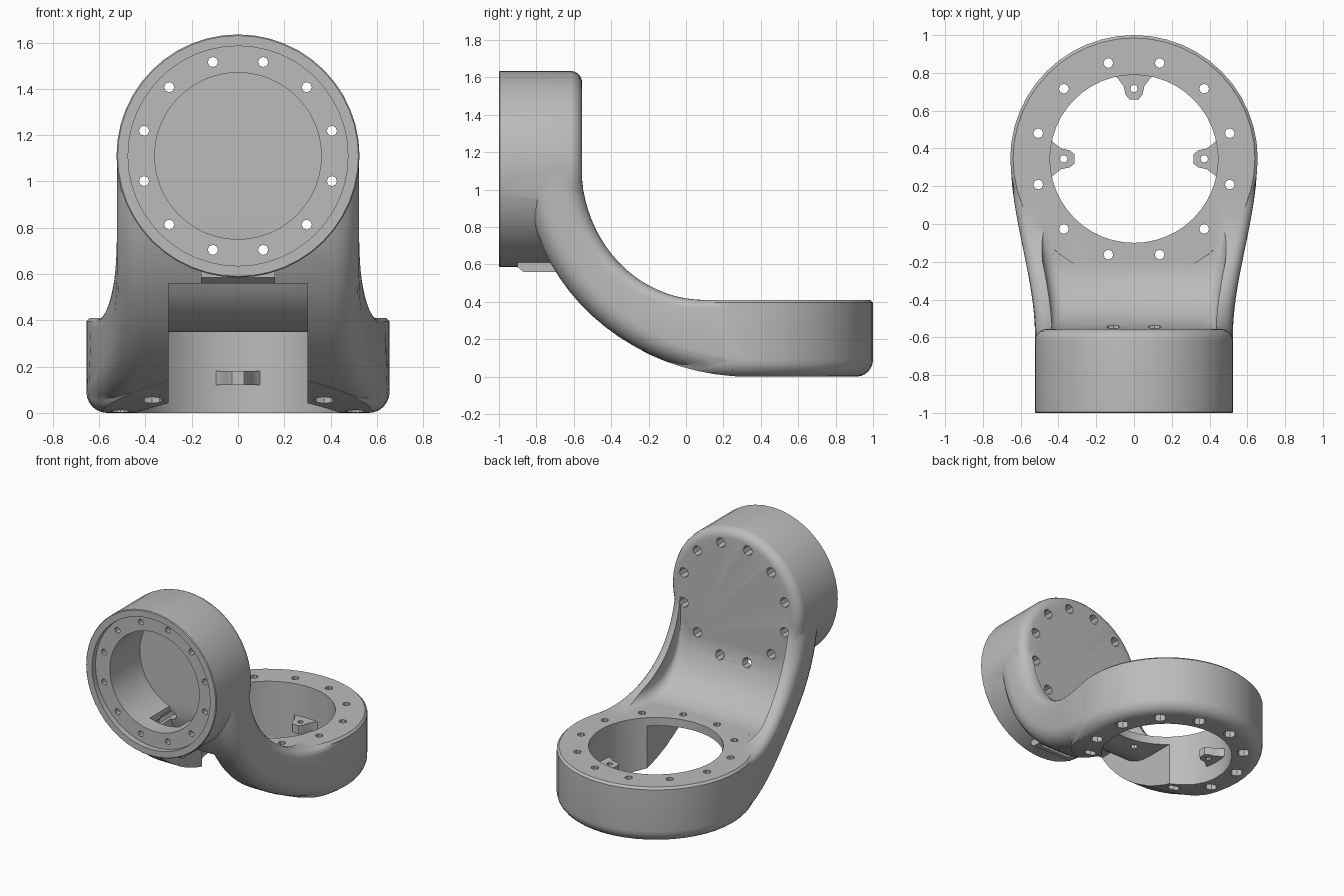
import bpy, bmesh
from math import sin, cos, pi, radians
from mathutils import Matrix, Vector

if "Cube" in bpy.data.objects:
    bpy.data.objects.remove(bpy.data.objects["Cube"])

RING_Y, CUP_Z = 0.345, 1.11

grey = bpy.data.materials.new("plain grey")
grey.use_nodes = True
grey.diffuse_color = (0.5, 0.5, 0.5, 1)
grey.node_tree.nodes["Principled BSDF"].inputs["Base Color"].default_value = grey.diffuse_color

to_y = Matrix.Translation((0, 0, CUP_Z)) @ Matrix.Rotation(-pi / 2, 4, 'X')
to_ring = Matrix.Translation((0, RING_Y, 0))


def make(name, bm):
    bmesh.ops.recalc_face_normals(bm, faces=bm.faces)
    mesh = bpy.data.meshes.new(name)
    bm.to_mesh(mesh)
    bm.free()
    obj = bpy.data.objects.new(name, mesh)
    mesh.materials.append(grey)
    bpy.context.collection.objects.link(obj)
    return obj


def skin(bm, loops):
    """Join closed loops of points into a capped solid."""
    rings = [[bm.verts.new(p) for p in loop] for loop in loops]
    n = len(rings[0])
    for a, b in zip(rings, rings[1:]):
        for i in range(n):
            j = (i + 1) % n
            bm.faces.new((a[i], a[j], b[j], b[i]))
    bm.faces.new(rings[0])
    bm.faces.new(rings[-1])


def lathe(bm, profile, matrix, n=48):
    skin(bm, [[matrix @ Vector((r * cos(2 * pi * i / n), r * sin(2 * pi * i / n), h))
               for i in range(n)] for r, h in profile])


def lathed(name, profile, matrix, n=48):
    bm = bmesh.new()
    lathe(bm, profile, matrix, n)
    return make(name, bm)


def prism(name, profile, half):
    """Extrude a (y, z) profile across x."""
    bm = bmesh.new()
    skin(bm, [[(x, y, z) for y, z in profile] for x in (-half, half)])
    return make(name, bm)


def half_width(y):
    t = min(max((y + 0.6) / 0.945, 0), 1)
    return 0.523 + 0.13 * t * t * (3 - 2 * t)


def loft(name, stations, inset):
    """Loft rounded sections; each station is (point, point, radius, radius) in y, z."""
    bm, loops, steps = bmesh.new(), [], 5
    for a, b, ra, rb in stations:
        a, b = Vector(a), Vector(b)
        length = (b - a).length
        half = []
        for i in range(steps + 1):
            t = pi / 2 * i / steps
            half.append((ra * (1 - sin(t)), ra * (1 - cos(t))))
        for i in range(steps + 1):
            t = pi / 2 * i / steps
            half.append((rb * (1 - cos(t)), length - rb * (1 - sin(t))))
        right = []
        for cut, d in half:
            p = a.lerp(b, d / length)
            right.append((half_width(p.x) - inset - cut, p.x, p.y))
        loops.append(right + [(-x, y, z) for x, y, z in reversed(right)])
    skin(bm, loops)
    return make(name, bm)


def arc(cy, cz, ry, rz, n=20):
    return [(cy - ry * cos(pi / 2 * i / n), cz - rz * sin(pi / 2 * i / n)) for i in range(n + 1)]


def boolean(target, tool, op):
    mod = target.modifiers.new("cut", 'BOOLEAN')
    mod.operation, mod.object, mod.solver = op, tool, 'EXACT'
    bpy.context.view_layer.objects.active = target
    bpy.ops.object.modifier_apply(modifier=mod.name)
    bpy.data.objects.remove(tool)


def smooth(obj):
    bpy.ops.object.select_all(action='DESELECT')
    obj.select_set(True)
    bpy.context.view_layer.objects.active = obj
    bpy.ops.object.shade_smooth_by_angle(angle=radians(32))


# Curved elbow with rounded edges
inner = arc(0.1, CUP_Z, 0.655, 0.70)
outer = arc(RING_Y, CUP_Z, 1.2, 1.108)
stations = [(a, b, 0.11 - 0.003 * i, 0.12) for i, (a, b) in enumerate(zip(inner, outer))]
stations.append(((RING_Y, 0.409), (RING_Y, 0.002), 0.03, 0.1))
body = loft("elbow_body", stations, 0)

# Recessed floor between the two side ridges
floor = arc(-0.2, 0.8, 0.356, 0.391, 14) + [(0.4, 0.409)]
boolean(body, loft("floor_cutter", [((y, 1.4), (y, z), 0.02, 0.07) for y, z in floor], 0.09),
        'DIFFERENCE')

# Lower ring, its underside trimmed to follow the elbow's outer curve
corner = [(0.565 + 0.09 * sin(pi / 12 * i), 0.09 - 0.09 * cos(pi / 12 * i)) for i in range(7)]
ring = lathed("ring", corner + [(0.655, 0.395), (0.64, 0.41)], to_ring)
under = [(y, z - 0.003) for y, z in outer] + [(RING_Y, -0.2), (-0.9, -0.2)]
boolean(ring, prism("under_cutter", under, 0.8), 'DIFFERENCE')
boolean(body, ring, 'UNION')

# Upper cup and cable duct lip
cup = [(0.52, -1), (0.525, -0.995)]
cup += [(0.46 + 0.065 * cos(pi / 10 * i), -0.62 + 0.065 * sin(pi / 10 * i)) for i in range(6)]
boolean(body, lathed("cup", cup, to_y), 'UNION')
lip = [(-0.9, 0.585), (-0.87, 0.56), (-0.68, 0.56), (-0.68, 0.7), (-0.9, 0.7)]
boolean(body, prism("duct_lip", lip, 0.16), 'UNION')

# Open ring, stepped cup recess, wide cable channel and narrow duct into the cup
boolean(body, lathed("ring_bore", [(0.445, -0.1), (0.445, 0.45)], to_ring), 'DIFFERENCE')
recess = [(0.475, -1.1), (0.475, -0.96), (0.36, -0.96), (0.36, -0.615)]
boolean(body, lathed("cup_recess", recess, to_y), 'DIFFERENCE')
ceiling = arc(-0.2, 0.8, 0.415, 0.45, 14)
channel = [(-0.84, 0.558)] + [p for p in ceiling if p[1] < 0.57]
channel += [(RING_Y, 0.35), (RING_Y, -0.1), (-0.84, -0.1)]
boolean(body, prism("channel_cutter", channel, 0.3), 'DIFFERENCE')
duct = [p for p in ceiling if p[1] > 0.5] + [(-0.84, 0.5), (-0.84, 0.8)]
boolean(body, prism("duct_cutter", duct, 0.12), 'DIFFERENCE')

# Twelve counterbored bolt holes in each flange
bm = bmesh.new()
for i in range(12):
    a = radians(15 + 30 * i)
    spot = Matrix.Translation((0.525 * cos(a), 0.525 * sin(a), 0))
    lathe(bm, [(0.045, -0.1), (0.045, 0.28), (0.026, 0.28), (0.026, 0.5)], to_ring @ spot, 8)
    spot = Matrix.Translation((0.42 * cos(a), 0.42 * sin(a), 0))
    lathe(bm, [(0.022, -1.1), (0.022, -0.72), (0.036, -0.72), (0.036, -0.4)], to_y @ spot, 8)
boolean(body, make("bolt_cutter", bm), 'DIFFERENCE')
smooth(body)

# Three mounting tabs inside the ring
side = [(0.455, 0.12), (0.425, 0.085), (0.385, 0.055), (0.34, 0.045), (0.315, 0.025)]
outline = side + [(r, -w) for r, w in reversed(side)]
for name, angle in (("left_tab", 0), ("back_tab", 90), ("right_tab", 180)):
    place = to_ring @ Matrix.Rotation(radians(angle), 4, 'Z')
    bm = bmesh.new()
    skin(bm, [[place @ Vector((r, w, z)) for r, w in outline] for z in (0.12, 0.18)])
    tab = make(name, bm)
    hole = place @ Matrix.Translation((0.372, 0, 0))
    boolean(tab, lathed("tab_hole", [(0.02, 0.05), (0.02, 0.25)], hole, 8), 'DIFFERENCE')
    smooth(tab)
